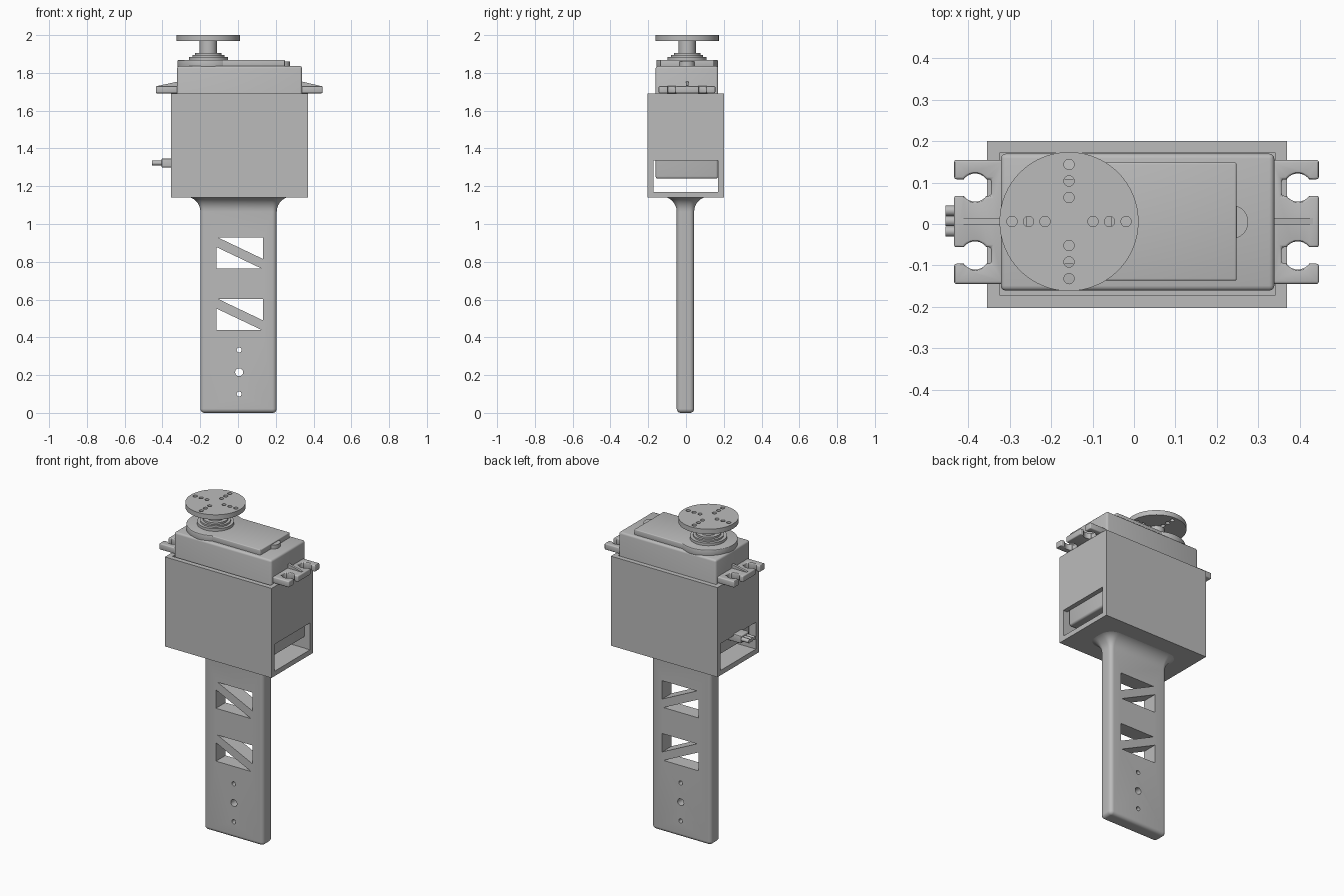
import bpy, bmesh
from math import pi, sin, cos, radians
from mathutils import Matrix

if "Cube" in bpy.data.objects:
    bpy.data.objects.remove(bpy.data.objects["Cube"])

grey = bpy.data.materials.new("plain grey")
grey.use_nodes = True
colour = (0.5, 0.5, 0.5, 1)
grey.diffuse_color = colour
grey.node_tree.nodes["Principled BSDF"].inputs["Base Color"].default_value = colour


def finish(name, bm, bevel=0):
    bmesh.ops.recalc_face_normals(bm, faces=bm.faces)
    mesh = bpy.data.meshes.new(name)
    bm.to_mesh(mesh)
    bm.free()
    mesh.materials.append(grey)
    ob = bpy.data.objects.new(name, mesh)
    bpy.context.collection.objects.link(ob)
    if bevel:
        mod = ob.modifiers.new("bevel", "BEVEL")
        mod.width, mod.segments = bevel, 3
        apply(ob, mod)
    return ob


def select(ob):
    bpy.ops.object.select_all(action="DESELECT")
    ob.select_set(True)
    bpy.context.view_layer.objects.active = ob


def apply(ob, mod):
    select(ob)
    bpy.ops.object.modifier_apply(modifier=mod.name)


def box(name, x, y, z, bevel=0):
    bm = bmesh.new()
    bmesh.ops.create_cube(bm, size=1)
    for v in bm.verts:
        v.co = [lim[0] if c < 0 else lim[1] for c, lim in zip(v.co, (x, y, z))]
    return finish(name, bm, bevel)


def cylinder(name, centre, radius, depth, axis="Z", sides=48, bevel=0):
    bm = bmesh.new()
    turn = {"X": Matrix.Rotation(pi / 2, 4, "Y"), "Y": Matrix.Rotation(pi / 2, 4, "X"),
            "Z": Matrix()}[axis]
    bmesh.ops.create_cone(bm, cap_ends=True, segments=sides, radius1=radius, radius2=radius,
                          depth=depth, matrix=Matrix.Translation(centre) @ turn)
    return finish(name, bm, bevel)


def prism(name, points, y0, y1):
    """Extrude an x-z outline along y."""
    bm = bmesh.new()
    face = bm.faces.new([bm.verts.new((x, y0, z)) for x, z in points])
    new = bmesh.ops.extrude_face_region(bm, geom=[face])["geom"]
    bmesh.ops.translate(bm, vec=(0, y1 - y0, 0),
                        verts=[v for v in new if isinstance(v, bmesh.types.BMVert)])
    return finish(name, bm)


def cut(ob, cutter, operation="DIFFERENCE"):
    mod = ob.modifiers.new("cut", "BOOLEAN")
    mod.operation, mod.object, mod.solver = operation, cutter, "EXACT"
    apply(ob, mod)
    bpy.data.objects.remove(cutter)


def loft(name, cx, cy, hx, hy, corner, stations):
    """Stack rounded rectangles, each grown by an offset at its height."""
    bm, rings = bmesh.new(), []
    for z, grow in stations:
        r, ring = corner + grow, []
        for k, (sx, sy) in enumerate([(1, 1), (-1, 1), (-1, -1), (1, -1)]):
            for i in range(7):
                a = (k + i / 6) * pi / 2
                ring.append(bm.verts.new((cx + sx * (hx - corner) + r * cos(a),
                                          cy + sy * (hy - corner) + r * sin(a), z)))
        rings.append(ring)
    for low, high in zip(rings, rings[1:]):
        for i in range(len(low)):
            j = (i + 1) % len(low)
            bm.faces.new([low[i], low[j], high[j], high[i]])
    bm.faces.new(rings[0])
    bm.faces.new(rings[-1])
    return finish(name, bm)


# Handle with a rounded foot and a flared top
steps = [i / 8 * pi / 2 for i in range(9)]
foot = [(0.022 * (1 - cos(a)), 0.022 * (sin(a) - 1)) for a in steps]
flare = [(1.145 - 0.08 * (1 - sin(a)), 0.08 * (1 - cos(a))) for a in steps]
handle = loft("handle", 0.003, -0.003, 0.202, 0.046, 0.024, foot + flare)

# Trussed windows and screw holes through the handle
for top in (0.928, 0.603):
    for tri in ([(-0.105, 0), (0.132, 0), (0.132, -0.113)],
                [(-0.115, -0.05), (-0.115, -0.163), (0.123, -0.163)]):
        cut(handle, prism("cutter", [(x, top + z) for x, z in tri], -0.2, 0.2))
for z, r in ((0.333, 0.013), (0.215, 0.021), (0.1, 0.013)):
    cut(handle, cylinder("cutter", (0.006, 0, z), r, 0.4, "Y", 24))

# Open-topped holder with a window in each end
holder = box("holder", (-0.355, 0.37), (-0.203, 0.201), (1.14, 1.69))
cut(holder, box("cutter", (-0.325, 0.342), (-0.172, 0.172), (1.17, 1.8)))
cut(holder, box("cutter", (-0.5, 0.5), (-0.172, 0.17), (1.17, 1.335)))

# Motor case
case = box("motor_case", (-0.322, 0.339), (-0.161, 0.17), (1.24, 1.836), 0.012)

# Mounting ears with keyhole slots and a stiffening rib
for name, side, root, tip in (("right_ear", -1, -0.31, -0.435), ("left_ear", 1, 0.33, 0.447)):
    ear = box(name, sorted((root, tip)), (-0.145, 0.155), (1.692, 1.73))
    hole_x = tip - side * 0.051
    for y in (0.088, -0.076):
        cut(ear, cylinder("cutter", (hole_x, y, 1.7), 0.034, 0.3, "Z", 32))
        cut(ear, box("cutter", sorted((tip + side * 0.1, tip - side * 0.09)),
                     (y - 0.02, y + 0.02), (1.6, 1.8)))
    mod = ear.modifiers.new("bevel", "BEVEL")
    mod.width, mod.segments, mod.angle_limit = 0.006, 3, radians(60)
    apply(ear, mod)
    prism(name + "_rib", [(root, 1.725), (tip - side * 0.015, 1.725),
                          (tip - side * 0.015, 1.732), (root, 1.756)], -0.001, 0.014)

# Gear cover: raised plate, round shoulder and small end boss
hub = (-0.157, 0.006)
box("gear_cover", (hub[0], 0.248), (-0.137, 0.149), (1.83, 1.868), 0.005)
cylinder("cover_shoulder", (*hub, 1.849), 0.163, 0.038, bevel=0.004)
cylinder("cover_boss", (0.235, 0.005, 1.845), 0.041, 0.03)

# Output collar, shaft and horn
for name, radius, low, high in (("collar_base", 0.103, 1.86, 1.884),
                                ("collar_ring", 0.085, 1.88, 1.894),
                                ("collar_top", 0.07, 1.89, 1.905),
                                ("output_shaft", 0.046, 1.9, 1.975)):
    cylinder(name, (*hub, (low + high) / 2), radius, high - low)
horn = cylinder("horn", (*hub, 1.985), 0.168, 0.03, sides=64)
for k in range(4):
    for r in (0.058, 0.098, 0.138):
        x, y = hub[0] + r * cos(k * pi / 2), hub[1] + r * sin(k * pi / 2)
        cut(horn, cylinder("cutter", (x, y, 1.985), 0.0125, 0.06, "Z", 20))

# Cable outlet with three leads
box("cable_outlet", (-0.405, -0.31), (-0.033, 0.046), (1.3, 1.346), 0.004)
for i in (-1, 0, 1):
    cylinder("cable_lead", (-0.425, 0.007 + i * 0.025, 1.323), 0.0123, 0.06, "X", 20)

for ob in bpy.context.scene.objects:
    if ob.type == "MESH":
        select(ob)
        bpy.ops.object.shade_smooth_by_angle(angle=radians(30))
